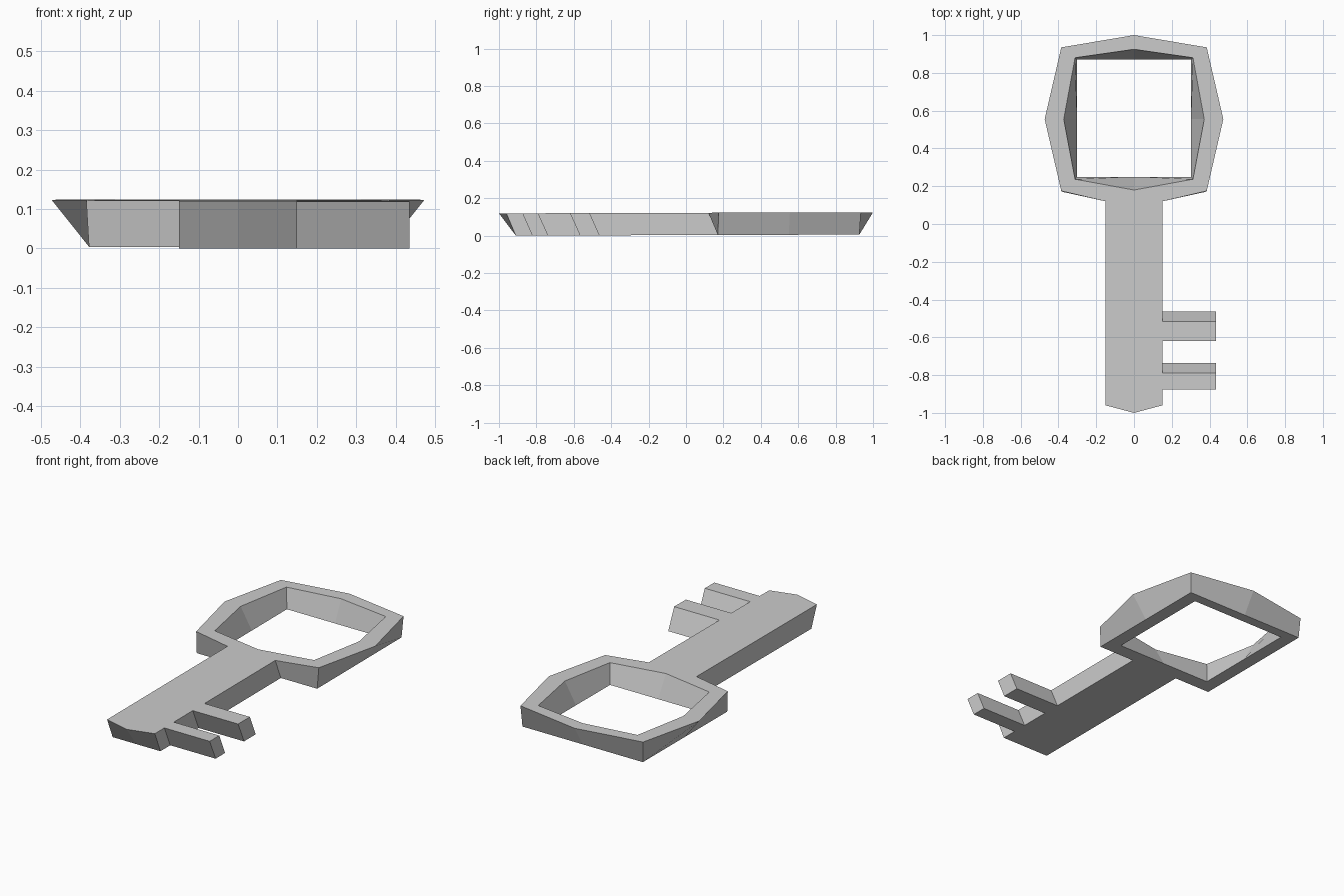
import bpy, bmesh

if "Cube" in bpy.data.objects:
    bpy.data.objects.remove(bpy.data.objects["Cube"])

TOP = 0.119
TILT = 0.003  # the key lies very slightly tilted along its length


def tooth(y0, y1, slant=0.053):
    """Top/bottom outline pairs of one slanted tooth."""
    return [((x, y), (x, y + slant))
            for x, y in ((0.15, y0), (0.435, y0), (0.435, y1), (0.15, y1))]


# Outline pairs: (top x, y), (bottom x, y), for the half at x >= 0
tip = [((0, -1.0), (0, -0.91)), ((0.15, -0.96), (0.15, -0.91))]
teeth = tooth(-0.875, -0.79) + tooth(-0.62, -0.515)
bow = [
    # outer rim: octagon on top, square below
    ((0.15, 0.12), (0.15, 0.17)),
    ((0.385, 0.175), (0.378, 0.17)),
    ((0.473, 0.555), (0.378, 0.55)),
    ((0.385, 0.935), (0.378, 0.927)),
    ((0, 1.0), (0, 0.927)),
    # inner hole, walked back to the centre line
    ((0, 0.925), (0, 0.87)),
    ((0.312, 0.88), (0.302, 0.87)),
    ((0.372, 0.555), (0.302, 0.555)),
    ((0.312, 0.237), (0.302, 0.25)),
    ((0, 0.18), (0, 0.25)),
]

bm = bmesh.new()


def add_half(pairs, side):
    def vert(p, z):
        return bm.verts.new((side * p[0], p[1], z + TILT * (p[1] + 0.91)))
    top = [vert(a, TOP) for a, b in pairs]
    low = [vert(b, 0) for a, b in pairs]
    bm.faces.new(top)
    bm.faces.new(low[::-1])
    for i in range(len(pairs)):
        j = (i + 1) % len(pairs)
        # leave the halves open where they meet
        if pairs[i][0][0] == 0 and pairs[j][0][0] == 0:
            continue
        bm.faces.new((top[i], low[i], low[j], top[j]))


# Toothed half and plain half, welded on the centre line
add_half(tip + teeth + bow, 1)
add_half(tip + bow, -1)
bmesh.ops.remove_doubles(bm, verts=bm.verts, dist=0.0005)
bmesh.ops.triangulate(bm, faces=[f for f in bm.faces if len(f.verts) > 4])
bmesh.ops.recalc_face_normals(bm, faces=bm.faces)

mesh = bpy.data.meshes.new("key")
bm.to_mesh(mesh)
bm.free()
bpy.context.collection.objects.link(bpy.data.objects.new("key", mesh))
